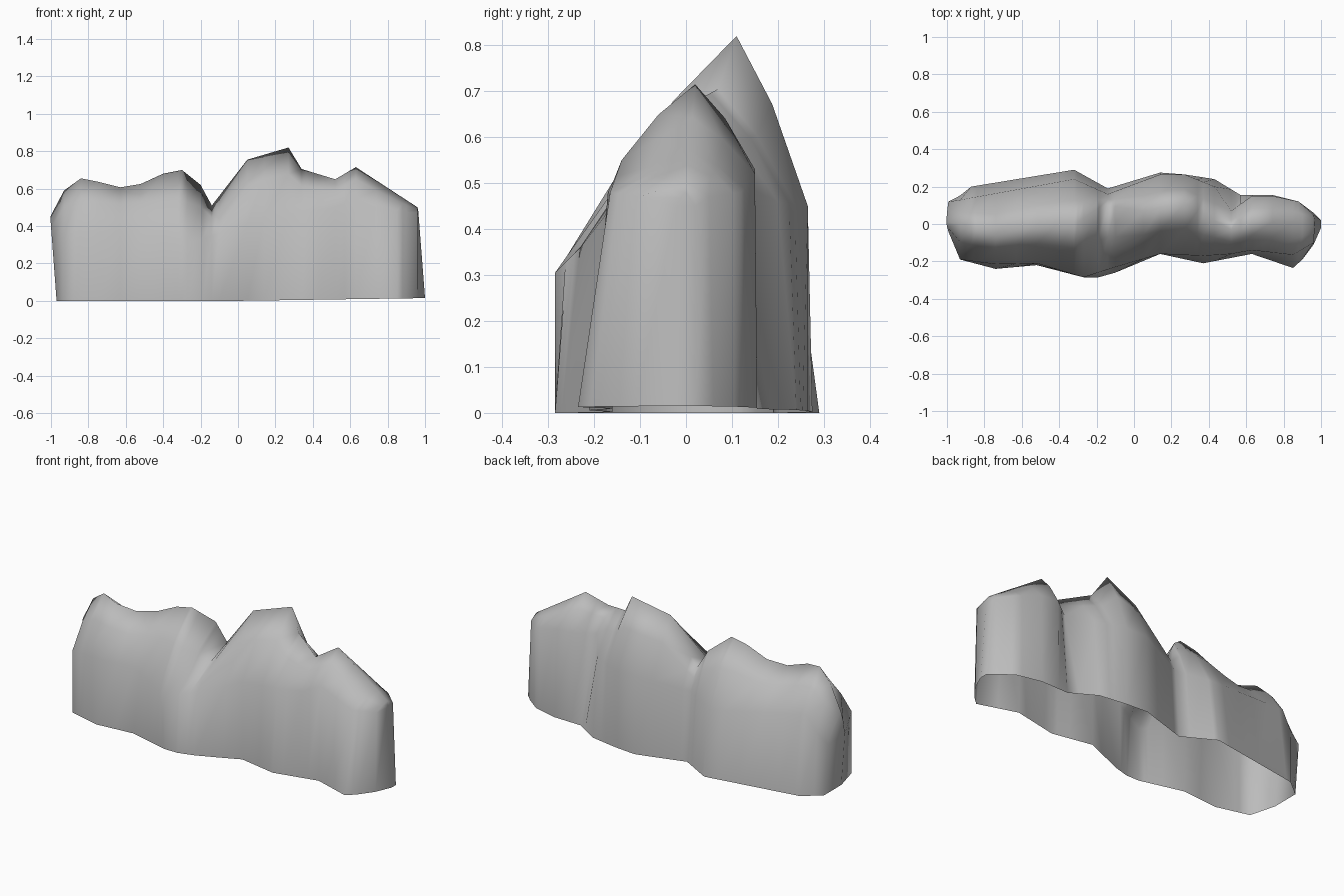
import bpy
import bmesh

# Remove the default cube
default_cube = bpy.data.objects.get("Cube")
if default_cube:
    bpy.data.objects.remove(default_cube, do_unlink=True)


def make_material(name, color):
    material = bpy.data.materials.new(name)
    material.use_nodes = True
    material.diffuse_color = color
    shader = material.node_tree.nodes["Principled BSDF"]
    shader.inputs["Base Color"].default_value = color
    return material


def mix(start, end, amount):
    return start + (end - start) * amount


# Outlines along the ridge: feet are (x, y), the others (x, y, z)
FRONT_FOOT = [
    (-.97, -.04), (-.93, -.19), (-.74, -.24), (-.52, -.22), (-.27, -.285),
    (-.19, -.285), (-.1, -.26), (.14, -.16), (.37, -.21), (.63, -.16),
    (.85, -.235), (.9, -.19), (.96, -.11), (1, -.02),
]
FRONT_SHOULDER = [
    (-.97, -.04, .3), (-.93, -.19, .36), (-.74, -.215, .37), (-.52, -.21, .38),
    (-.27, -.285, .305), (-.1, -.23, .36), (.14, -.16, .45), (.37, -.17, .48),
    (.52, -.16, .5), (.63, -.14, .55), (.85, -.165, .48), (.96, -.1, .47),
    (1, -.02, .45),
]
CREST = [
    (-.97, .01, .45), (-.93, 0, .59), (-.84, -.03, .655), (-.74, -.06, .635),
    (-.63, -.03, .607), (-.52, 0, .625), (-.4, .01, .68), (-.3, .01, .7),
    (-.2, .08, .62), (-.14, .1, .51), (.05, .07, .755), (.27, .11, .82),
    (.34, .07, .705), (.52, -.03, .65), (.63, .02, .715), (.96, 0, .5),
    (1, 0, .48),
]
BACK_SHOULDER = [
    (-.97, .12, .3), (-.87, .14, .45), (-.32, .24, .37), (-.14, .16, .4),
    (.14, .265, .45), (.27, .265, .45), (.43, .2, .46), (.52, .07, .52),
    (.63, .15, .53), (.74, .15, .52), (.88, .12, .48), (.96, .05, .47),
    (1, .02, .45),
]
BACK_FOOT = [
    (-.97, .12), (-.87, .2), (-.32, .29), (-.14, .19), (.14, .275),
    (.27, .265), (.43, .24), (.57, .155), (.74, .155), (.88, .12),
    (.96, .06), (1, .02),
]


def sample(outline, x):
    """Point on an outline at x, without the x itself."""
    for start, end in zip(outline, outline[1:]):
        if x <= end[0]:
            amount = (x - start[0]) / (end[0] - start[0])
            return [mix(a, b, amount) for a, b in zip(start[1:], end[1:])]


def between(shoulder, crest):
    """Slightly bulging slope point from shoulder to crest."""
    return mix(shoulder[0], crest[0], .5), mix(shoulder[1], crest[1], .6)


def cross_section(x):
    front = sample(FRONT_SHOULDER, x)
    crest = sample(CREST, x)
    back = sample(BACK_SHOULDER, x)
    front_foot = (*sample(FRONT_FOOT, x), 0)
    back_foot = (*sample(BACK_FOOT, x), 0)
    return [front_foot, front, between(front, crest), crest,
            between(back, crest), back, back_foot]


# Loft the open-bottomed rock shell through every outline corner
outlines = FRONT_FOOT + FRONT_SHOULDER + CREST + BACK_SHOULDER + BACK_FOOT
stations = sorted({point[0] for point in outlines})
bm = bmesh.new()
rows = []
for x in stations:
    lean = .075 if x in (stations[0], stations[-1]) else 0
    ground = .015 * max(x, 0)
    row = []
    for y, z in cross_section(x):
        row.append(bm.verts.new((x - lean * z, y, max(z, ground))))
    rows.append(row)

for left, right in zip(rows, rows[1:]):
    for i in range(len(left) - 1):
        bm.faces.new((left[i], right[i], right[i + 1], left[i + 1]))

# Close both ends
bm.faces.new(rows[0])
bm.faces.new(rows[-1][::-1])
bmesh.ops.recalc_face_normals(bm, faces=bm.faces[:])

mesh = bpy.data.meshes.new("rock_ridge")
bm.to_mesh(mesh)
bm.free()
for polygon in mesh.polygons:
    polygon.use_smooth = True
mesh.materials.append(make_material("stone_grey", (.5, .5, .5, 1)))

rock = bpy.data.objects.new("rock_ridge", mesh)
bpy.context.collection.objects.link(rock)
